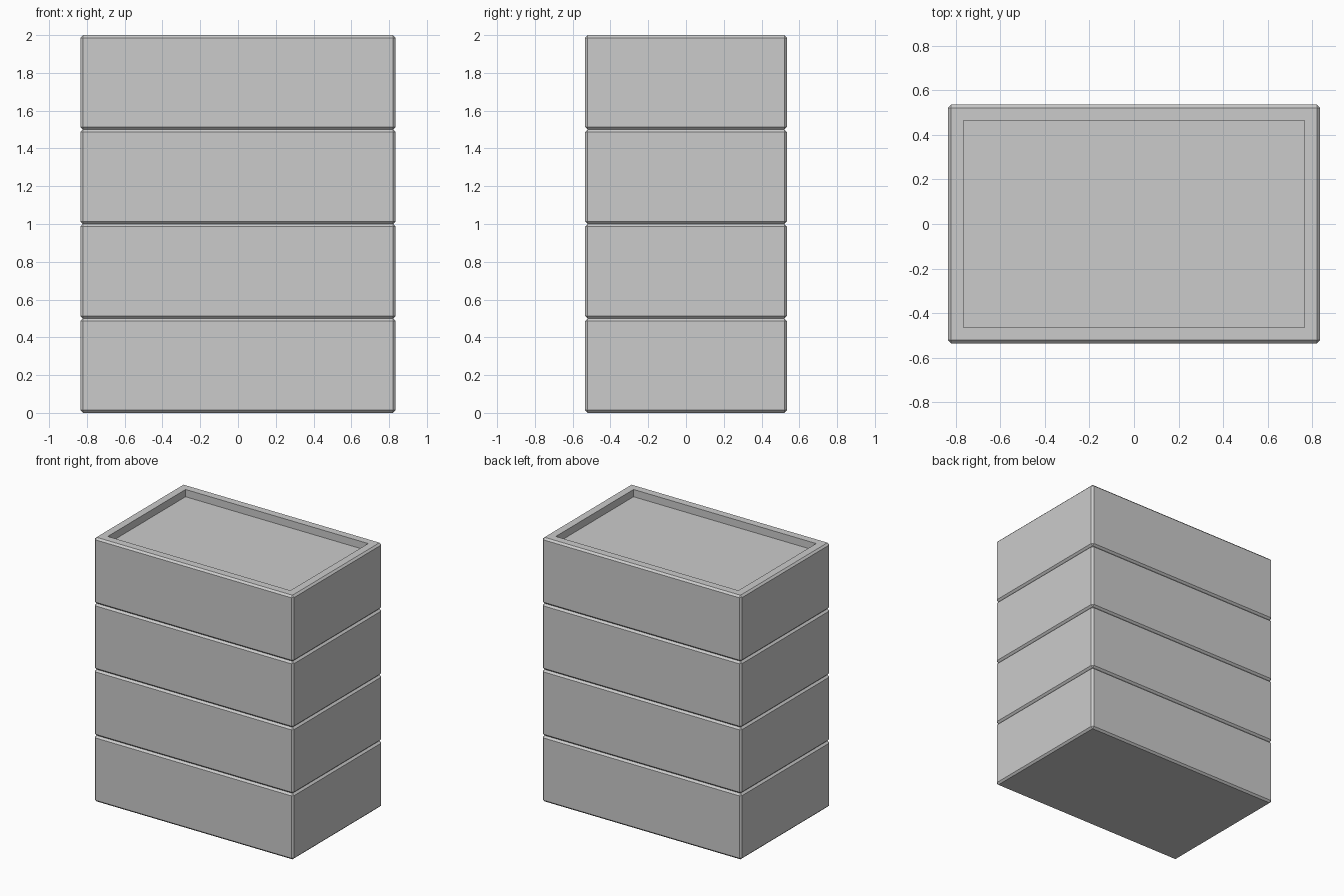
import bpy
import bmesh

if "Cube" in bpy.data.objects:
    bpy.data.objects.remove(bpy.data.objects["Cube"], do_unlink=True)

WIDTH, DEPTH, HEIGHT = 1.67, 1.07, 0.5
BEVEL, RIM, RECESS = 0.014, 0.093, 0.055

# Plain grey material
grey = bpy.data.materials.new("light grey")
grey.use_nodes = True
colour = (0.6, 0.6, 0.6, 1)
grey.diffuse_color = colour
grey.node_tree.nodes["Principled BSDF"].inputs["Base Color"].default_value = colour


def make_box(name, base):
    """Chamfered box with a shallow tray sunk into its top."""
    bm = bmesh.new()
    bmesh.ops.create_cube(bm, size=1)
    bmesh.ops.scale(bm, vec=(WIDTH, DEPTH, HEIGHT), verts=bm.verts)
    bmesh.ops.bevel(bm, geom=bm.edges[:], offset=BEVEL, segments=1,
                    affect='EDGES', profile=0.5)
    # Sink the tray floor, leaving a flat rim
    top = max(bm.faces, key=lambda f: f.calc_center_median().z)
    bmesh.ops.inset_region(bm, faces=[top], thickness=RIM - BEVEL)
    walls = bmesh.ops.extrude_discrete_faces(bm, faces=[top])
    floor = walls["faces"][0]
    bmesh.ops.translate(bm, vec=(0, 0, -RECESS), verts=floor.verts)
    bmesh.ops.recalc_face_normals(bm, faces=bm.faces)
    mesh = bpy.data.meshes.new(name)
    bm.to_mesh(mesh)
    bm.free()
    mesh.materials.append(grey)
    box = bpy.data.objects.new(name, mesh)
    box.location.z = base + HEIGHT / 2
    bpy.context.collection.objects.link(box)


# Stack of four identical boxes
for i, level in enumerate(("bottom", "lower_middle", "upper_middle", "top")):
    make_box(level + "_box", i * HEIGHT)
